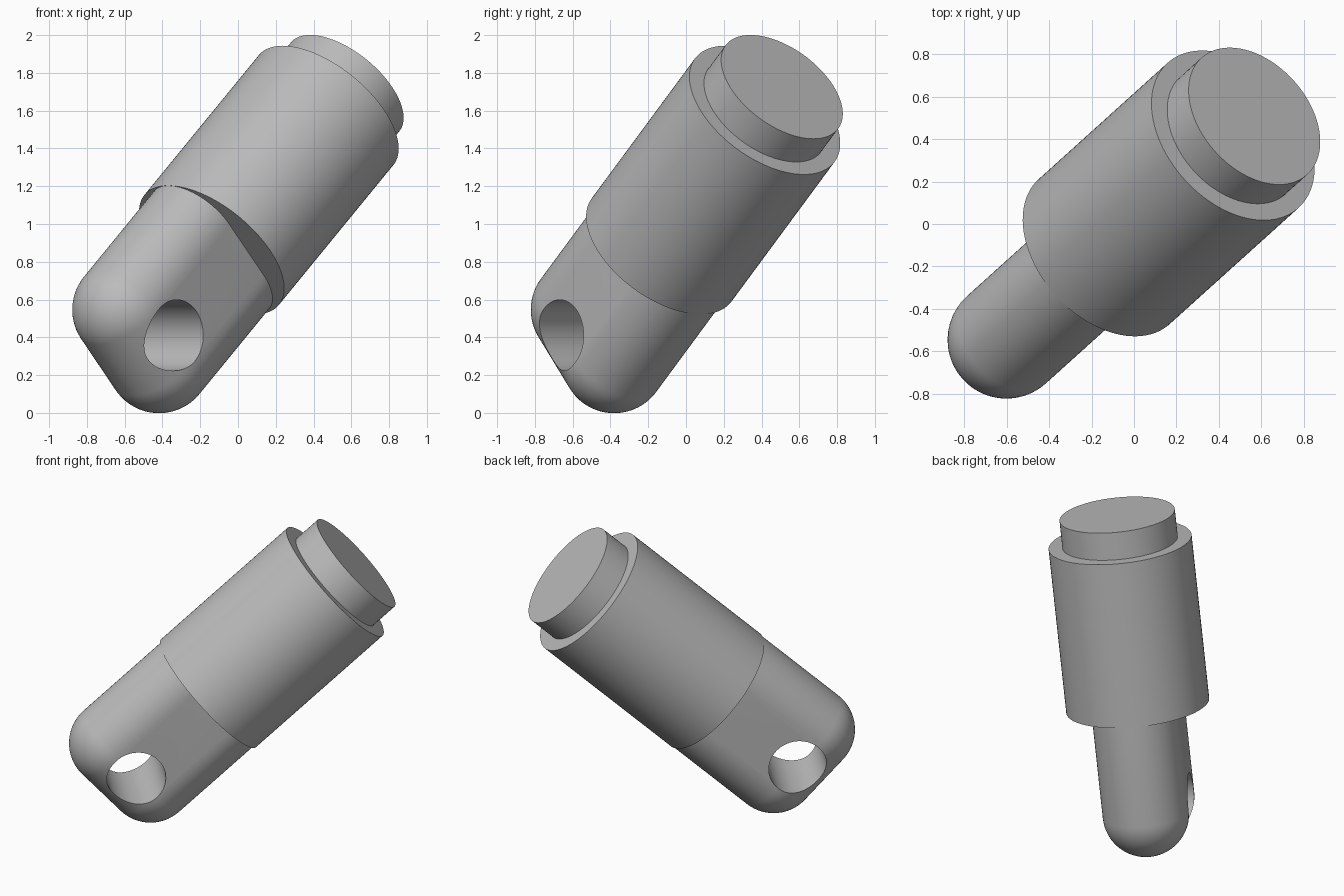
import bpy
import bmesh
from mathutils import Matrix, Vector

cube = bpy.data.objects.get("Cube")
if cube:
    bpy.data.objects.remove(cube, do_unlink=True)

# Tilted frame: local z runs along the pin, local x along the cross hole
axis = Vector((0.55, 0.496, 0.672)).normalized()
across = Vector((axis.y, -axis.x, 0)).normalized()
wide = axis.cross(across)
frame = Matrix((across, wide, axis)).transposed().to_4x4()
frame.translation = (0.567, 0.508, 1.726)   # centre of the upper end face

BODY_R, CAP_R, HOLE_R, HALF_THICK = 0.46, 0.371, 0.188, 0.277
CAP_LEN, SHOULDER, TIP = 0.183, 1.285, 1.957

steel = bpy.data.materials.new("grey_metal")
steel.use_nodes = True
grey = (0.5, 0.5, 0.5, 1)
steel.diffuse_color = grey
steel.node_tree.nodes["Principled BSDF"].inputs["Base Color"].default_value = grey


def make_object(name, bm):
    bmesh.ops.recalc_face_normals(bm, faces=bm.faces)
    mesh = bpy.data.meshes.new(name)
    bm.to_mesh(mesh)
    bm.free()
    mesh.materials.append(steel)
    obj = bpy.data.objects.new(name, mesh)
    bpy.context.collection.objects.link(obj)
    obj.matrix_world = frame
    return obj


def cylinder(name, radius, low, high, turn=Matrix()):
    bm = bmesh.new()
    place = Matrix.Translation((0, 0, (low + high) / 2)) @ turn
    bmesh.ops.create_cone(bm, cap_ends=True, segments=96, radius1=radius,
                          radius2=radius, depth=high - low, matrix=place)
    return make_object(name, bm)


def smooth(obj):
    bpy.ops.object.select_all(action="DESELECT")
    obj.select_set(True)
    bpy.context.view_layer.objects.active = obj
    bpy.ops.object.shade_smooth_by_angle(angle=0.6)


# Main barrel and the narrower end cap
smooth(cylinder("barrel", BODY_R, -SHOULDER, -CAP_LEN))
smooth(cylinder("end_cap", CAP_R, -CAP_LEN - 0.02, 0))

# Tang: fully rounded slab, the hull of four spheres
bm = bmesh.new()
for side in (-1, 1):
    for z in (-TIP, -SHOULDER + HALF_THICK + 0.05):
        spot = Matrix.Translation((0, side * (BODY_R - HALF_THICK), z))
        bmesh.ops.create_uvsphere(bm, u_segments=64, v_segments=32,
                                  radius=HALF_THICK, matrix=spot)
hull = bmesh.ops.convex_hull(bm, input=bm.verts)
inner = {v for v in hull["geom_interior"] + hull["geom_unused"]
         if isinstance(v, bmesh.types.BMVert)}
bmesh.ops.delete(bm, geom=list(inner), context="VERTS")
bmesh.ops.dissolve_limit(bm, angle_limit=0.001, verts=bm.verts, edges=bm.edges)
tang = make_object("tang", bm)

# Cross hole through the tang
cutter = cylinder("hole_cutter", HOLE_R, -TIP - 0.5, -TIP + 0.5,
                  Matrix.Rotation(1.570796, 4, "Y"))
bpy.context.view_layer.update()
cut = tang.modifiers.new("cross_hole", "BOOLEAN")
cut.operation = "DIFFERENCE"
cut.solver = "EXACT"
cut.object = cutter
bpy.ops.object.select_all(action="DESELECT")
tang.select_set(True)
bpy.context.view_layer.objects.active = tang
bpy.ops.object.modifier_apply(modifier=cut.name)
bpy.data.objects.remove(cutter, do_unlink=True)
smooth(tang)
